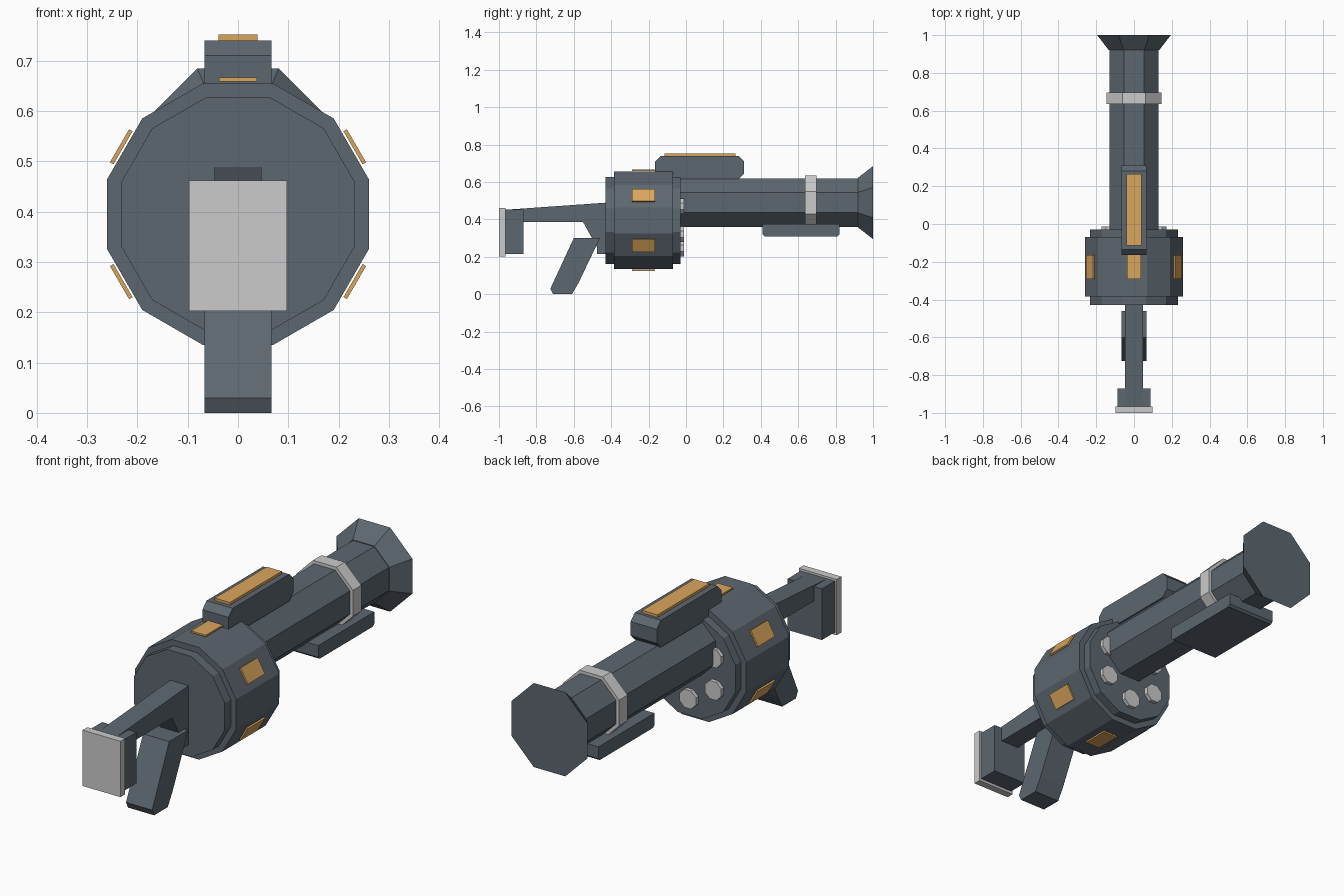
import bpy, bmesh
from math import sin, cos, pi, radians
from mathutils import Matrix, Vector

cube = bpy.data.objects.get("Cube")
if cube:
    bpy.data.objects.remove(cube, do_unlink=True)


def material(name, rgb):
    m = bpy.data.materials.new(name)
    m.use_nodes = True
    m.diffuse_color = (*rgb, 1)
    bsdf = m.node_tree.nodes["Principled BSDF"]
    bsdf.inputs["Base Color"].default_value = (*rgb, 1)
    bsdf.inputs["Roughness"].default_value = 0.7
    return m


SLATE = material("slate metal", (0.11, 0.135, 0.16))
PALE = material("pale grey", (0.6, 0.6, 0.6))
AMBER = material("amber", (0.70, 0.38, 0.11))


def finish(name, bm, mat):
    bmesh.ops.recalc_face_normals(bm, faces=bm.faces)
    me = bpy.data.meshes.new(name)
    bm.to_mesh(me)
    bm.free()
    me.materials.append(mat)
    ob = bpy.data.objects.new(name, me)
    bpy.context.collection.objects.link(ob)
    return ob


def loft(name, rings, mat):
    """Skin a stack of equal point rings and cap both ends."""
    bm = bmesh.new()
    loops = [[bm.verts.new(p) for p in ring] for ring in rings]
    n = len(loops[0])
    for a, b in zip(loops, loops[1:]):
        for i in range(n):
            j = (i + 1) % n
            bm.faces.new((a[i], a[j], b[j], b[i]))
    bm.faces.new(loops[0])
    bm.faces.new(loops[-1])
    return finish(name, bm, mat)


def slab(name, profile, half_width, mat):
    """Side profile of (y, z) points, extruded evenly across x."""
    return loft(name, [[(x, y, z) for y, z in profile]
                       for x in (-half_width, half_width)], mat)


def tube(name, sides, sections, mat, z, x=0):
    """Flat-topped polygon along y from (y, apothem) sections."""
    rings = []
    for y, apothem in sections:
        r = apothem / cos(pi / sides)
        angles = [(i + 0.5) * 2 * pi / sides for i in range(sides)]
        rings.append([(x + r * cos(a), y, z + r * sin(a)) for a in angles])
    return loft(name, rings, mat)


def box(name, lo, hi, mat, matrix=Matrix()):
    bm = bmesh.new()
    bmesh.ops.create_cube(bm, size=1)
    lo, hi = Vector(lo), Vector(hi)
    for v in bm.verts:
        v.co = matrix @ Vector([(l + h) / 2 + c * (h - l)
                                for l, h, c in zip(lo, hi, v.co)])
    return finish(name, bm, mat)


DRUM_Z, BARREL_Z = 0.395, 0.49

# Twelve-sided drum with a narrower core showing at both ends
tube("drum_core", 12, [(-0.43, 0.233), (-0.03, 0.233)], SLATE, DRUM_Z)
tube("drum_shell", 12, [(-0.385, 0.26), (-0.07, 0.26)], SLATE, DRUM_Z)

# Six amber plates around the drum and six round caps on its rear face
for i in range(6):
    spin = Matrix.Translation((0, 0, DRUM_Z)) @ Matrix.Rotation(radians(60 * i), 4, 'Y')
    box(f"drum_plate_{i + 1}", (-0.038, -0.29, 0.264), (0.038, -0.165, 0.272), AMBER, spin)
    a = radians(30 + 60 * i)
    tube(f"chamber_cap_{i + 1}", 8, [(-0.05, 0.042), (-0.012, 0.042)], PALE,
         DRUM_Z + 0.15 * sin(a), 0.15 * cos(a))

# Octagonal barrel, flared muzzle and band
tube("barrel", 8, [(-0.05, 0.13), (0.93, 0.13)], SLATE, BARREL_Z)
tube("muzzle_flare", 8, [(0.92, 0.133), (1.0, 0.195)], SLATE, BARREL_Z)
tube("barrel_band", 8, [(0.635, 0.145), (0.697, 0.145)], PALE, BARREL_Z)

# Foregrip under the barrel
slab("foregrip", [(0.41, 0.375), (0.82, 0.375), (0.82, 0.32), (0.81, 0.31),
                  (0.42, 0.31), (0.41, 0.32)], 0.125, SLATE)

# Sight housing with chamfered ends and its amber top strip
slab("sight_housing", [(-0.165, 0.71), (-0.135, 0.74), (0.28, 0.74), (0.31, 0.71),
                       (0.31, 0.645), (0.28, 0.615), (-0.135, 0.615),
                       (-0.165, 0.645)], 0.067, SLATE)
box("sight_strip", (-0.039, -0.115, 0.735), (0.039, 0.265, 0.752), AMBER)

# Stock arm running down into the trigger block
slab("stock_arm", [(-0.42, 0.49), (-0.96, 0.452), (-0.96, 0.385), (-0.55, 0.385),
                   (-0.475, 0.25), (-0.475, 0.215), (-0.42, 0.215)], 0.047, SLATE)

# Raked pistol grip
slab("pistol_grip", [(-0.60, 0.30), (-0.46, 0.30), (-0.575, 0.06), (-0.61, 0.0),
                     (-0.71, 0.0), (-0.725, 0.03)], 0.067, SLATE)

# Butt block and pad
box("butt_block", (-0.088, -0.97, 0.215), (0.088, -0.87, 0.452), SLATE)
box("butt_pad", (-0.097, -1.0, 0.203), (0.097, -0.965, 0.462), PALE)
